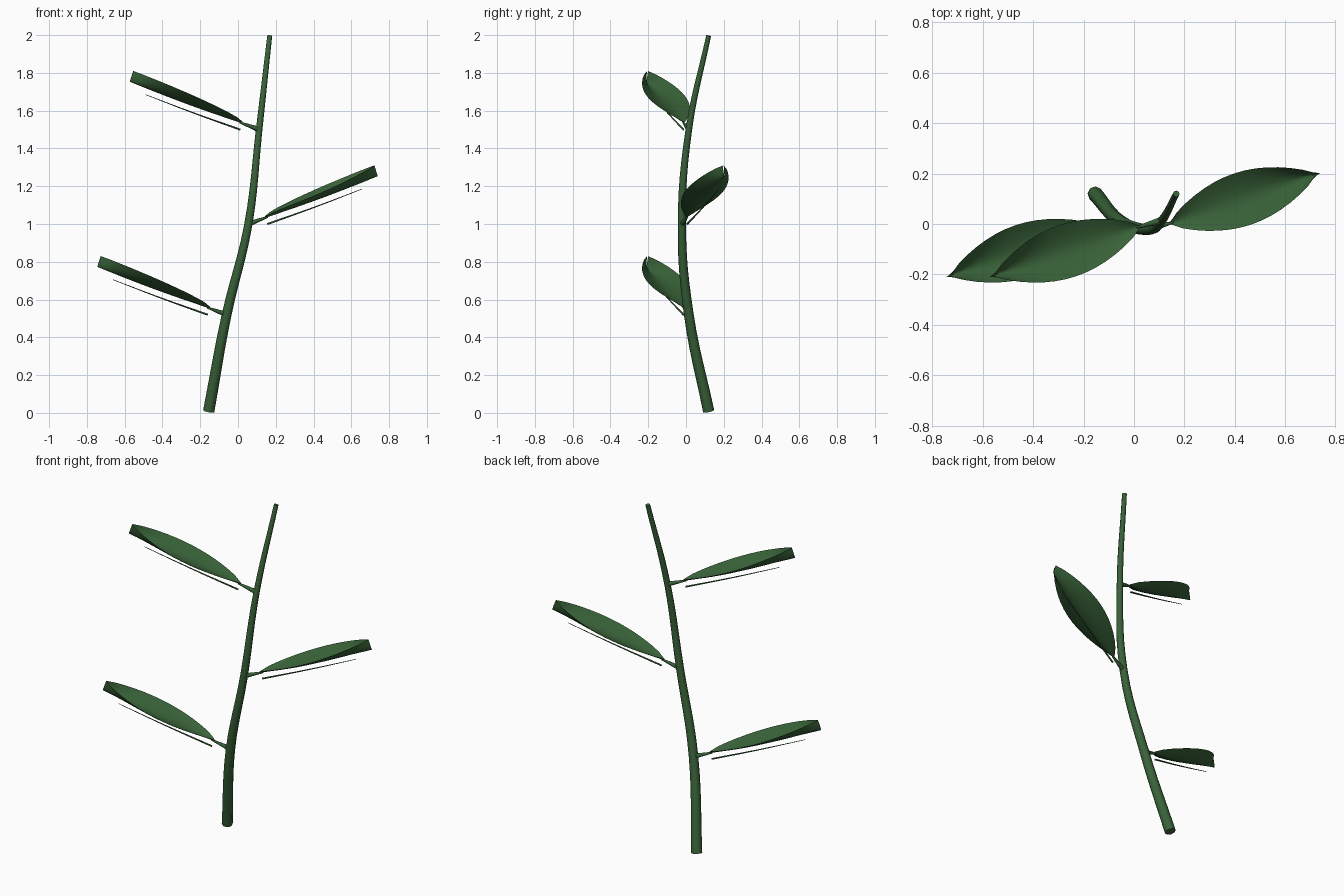
import bpy, bmesh, math
from mathutils import Vector, Matrix

if "Cube" in bpy.data.objects:
    bpy.data.objects.remove(bpy.data.objects["Cube"])

green = bpy.data.materials.new("leaf_green")
green.use_nodes = True
COLOR = (0.04, 0.122, 0.04, 1)
green.diffuse_color = COLOR
green.node_tree.nodes["Principled BSDF"].inputs["Base Color"].default_value = COLOR


def smooth(obj, angle):
    bpy.ops.object.select_all(action='DESELECT')
    obj.select_set(True)
    bpy.context.view_layer.objects.active = obj
    if obj.type == 'CURVE':
        bpy.ops.object.convert(target='MESH')
    bpy.ops.object.shade_smooth_by_angle(angle=math.radians(angle))


def tube(name, points, r_start, r_end, steps=5):
    """Tapered round tube along a smooth path."""
    curve = bpy.data.curves.new(name, 'CURVE')
    curve.dimensions = '3D'
    curve.bevel_depth = 1
    curve.bevel_resolution = 2
    curve.resolution_u = steps
    curve.use_fill_caps = True
    spline = curve.splines.new('BEZIER')
    spline.bezier_points.add(len(points) - 1)
    for i, (bp, co) in enumerate(zip(spline.bezier_points, points)):
        bp.co = co
        bp.handle_left_type = bp.handle_right_type = 'AUTO'
        bp.radius = r_start + (r_end - r_start) * i / (len(points) - 1)
    curve.materials.append(green)
    obj = bpy.data.objects.new(name, curve)
    bpy.context.collection.objects.link(obj)
    smooth(obj, 50)


def blade(name, base, along, side, up, rows=14, cols=8):
    """Pointed leaf whose edges curl up more and more towards the tip."""
    bm = bmesh.new()
    grid = []
    for i in range(rows + 1):
        t = i / rows
        half = 0.003 + 0.104 * max(0, math.sin(math.pi * t)) ** 0.8
        curl = 0.008 + 0.052 * t ** 0.6
        row = []
        for j in range(cols + 1):
            u = 2 * j / cols - 1
            lift = curl * abs(u) ** 1.6 - 0.006 * math.sin(math.pi * t)
            row.append(bm.verts.new(base + along * t + side * half * u + up * lift))
        grid.append(row)
    for a, b in zip(grid, grid[1:]):
        for j in range(cols):
            bm.faces.new((a[j], b[j], b[j + 1], a[j + 1]))
    bmesh.ops.recalc_face_normals(bm, faces=bm.faces)
    if sum((f.normal.dot(up) for f in bm.faces)) < 0:
        bmesh.ops.reverse_faces(bm, faces=bm.faces)
    mesh = bpy.data.meshes.new(name)
    bm.to_mesh(mesh)
    bm.free()
    mesh.materials.append(green)
    obj = bpy.data.objects.new(name, mesh)
    bpy.context.collection.objects.link(obj)
    smooth(obj, 60)


# Curved, tapering stem
stem = [(-0.155, 0.12, 0.009), (-0.06, 0.015, 0.52), (0.055, -0.022, 1.0),
        (0.112, 0.015, 1.5), (0.168, 0.12, 1.997)]
tube("stem", stem, 0.03, 0.013, 6)

# Three alternating leaves, each with a stalk and a midrib below the blade
for label, node, turn in (("lower", stem[1], 0), ("middle", stem[2], math.pi), ("upper", stem[3], 0)):
    spin = Matrix.Rotation(turn, 3, 'Z')
    node = Vector(node)
    base = node + spin @ Vector((-0.09, -0.025, 0.033))
    along = spin @ Vector((-0.595, -0.2, 0.22))
    side = along.cross(Vector((0, 0, 1))).normalized()
    up = side.cross(along).normalized()
    tube(label + "_stalk", [node, base + along * 0.02], 0.015, 0.005, 2)
    blade(label + "_leaf", base, along, side, up)
    rib = [base + along * t - up * d for t, d in ((0, 0.035), (0.42, 0.038), (0.84, 0.035))]
    tube(label + "_midrib", rib, 0.005, 0.0015, 3)
